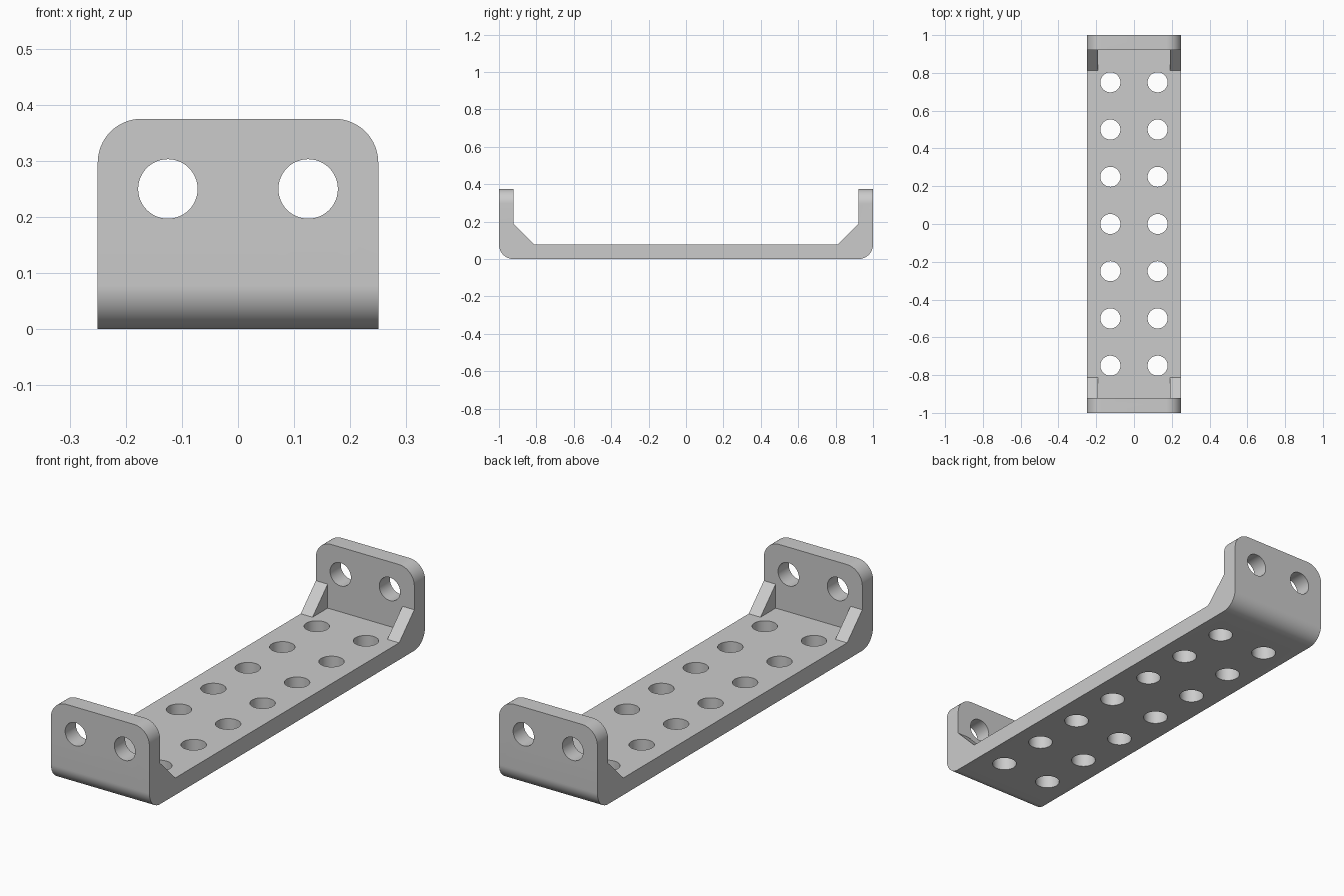
import bpy, bmesh, math
from mathutils import Matrix, Vector

if "Cube" in bpy.data.objects:
    bpy.data.objects.remove(bpy.data.objects["Cube"])

HALF_W, HALF_L, HEIGHT = 0.25, 1.0, 0.375
THICK = 0.078          # plate thickness
RADIUS = 0.078         # bend and corner radius
GUSSET_X = 0.19        # inner side of the gussets
GUSSET = 0.11          # gusset leg length
HOLE_R = 0.053
HOLE_X = 0.125

grey = bpy.data.materials.new("grey plastic")
grey.use_nodes = True
colour = (0.6, 0.6, 0.6, 1)
grey.diffuse_color = colour
grey.node_tree.nodes["Principled BSDF"].inputs["Base Color"].default_value = colour


def finish(bm, name):
    bmesh.ops.recalc_face_normals(bm, faces=bm.faces)
    mesh = bpy.data.meshes.new(name)
    bm.to_mesh(mesh)
    bm.free()
    mesh.materials.append(grey)
    obj = bpy.data.objects.new(name, mesh)
    bpy.context.collection.objects.link(obj)
    return obj


def prism(name, profile, half, axis):
    """Extrude a 2D profile (u, z) symmetrically along x or y."""
    bm = bmesh.new()
    place = (lambda u, z: (-half, u, z)) if axis == "x" else (lambda u, z: (u, -half, z))
    face = bm.faces.new([bm.verts.new(place(u, z)) for u, z in profile])
    grown = bmesh.ops.extrude_face_region(bm, geom=[face])["geom"]
    step = Vector((2 * half, 0, 0)) if axis == "x" else Vector((0, 2 * half, 0))
    bmesh.ops.translate(bm, vec=step, verts=[g for g in grown if isinstance(g, bmesh.types.BMVert)])
    return finish(bm, name)


def arc(cu, cz, start, steps=16):
    """Quarter circle from the start angle, in degrees."""
    angles = [math.radians(start + 90 * i / steps) for i in range(steps + 1)]
    return [(cu + RADIUS * math.cos(a), cz + RADIUS * math.sin(a)) for a in angles]


def combine(obj, tool, operation):
    mod = obj.modifiers.new(tool.name, "BOOLEAN")
    mod.operation, mod.solver, mod.object = operation, "EXACT", tool
    tool.hide_render = True
    bpy.context.view_layer.update()
    deps = bpy.context.evaluated_depsgraph_get()
    result = bpy.data.meshes.new_from_object(obj.evaluated_get(deps))
    obj.modifiers.clear()
    obj.data = result
    bpy.data.objects.remove(tool)


# Solid block with rounded lower bends
bend = HALF_L - RADIUS
bracket = prism("bracket", [(HALF_L, HEIGHT), (-HALF_L, HEIGHT)]
                + arc(-bend, RADIUS, 180) + arc(bend, RADIUS, 270), HALF_W, "x")

# Channel with sloping corners, leaving the gussets
wall = HALF_L - THICK
channel = prism("channel_cutter", [
    (-wall, 0.5), (-wall, THICK + GUSSET), (-wall + GUSSET, THICK),
    (wall - GUSSET, THICK), (wall, THICK + GUSSET), (wall, 0.5)], 0.4, "x")
combine(bracket, channel, "DIFFERENCE")

# Square pocket between the gussets
pocket = prism("pocket_cutter", [(-wall, 0.5), (-wall, THICK), (wall, THICK), (wall, 0.5)],
               GUSSET_X, "x")
combine(bracket, pocket, "DIFFERENCE")

# Rounded upper corners of the end walls
side = HALF_W - RADIUS
top = HEIGHT - RADIUS
outline = prism("corner_outline", [(-0.4, -0.1), (0.4, -0.1), (0.4, 0.2), (HALF_W, 0.2)]
                + arc(side, top, 0) + arc(-side, top, 90)
                + [(-HALF_W, 0.2), (-0.4, 0.2)], 1.2, "y")
combine(bracket, outline, "INTERSECT")

# Bolt holes: two rows through the floor, two through the end walls
bm = bmesh.new()


def drill(depth, matrix):
    bmesh.ops.create_cone(bm, cap_ends=True, segments=48, radius1=HOLE_R, radius2=HOLE_R,
                          depth=depth, matrix=matrix)


for x in (-HOLE_X, HOLE_X):
    for row in range(-3, 4):
        drill(0.2, Matrix.Translation((x, row * 0.25, 0.03)))
    drill(2.4, Matrix.Translation((x, 0, 0.25)) @ Matrix.Rotation(math.pi / 2, 4, "X"))
combine(bracket, finish(bm, "hole_cutter"), "DIFFERENCE")

# Smooth curves, sharp edges
bpy.ops.object.select_all(action="DESELECT")
bracket.select_set(True)
bpy.context.view_layer.objects.active = bracket
bpy.ops.object.shade_smooth_by_angle(angle=math.radians(30))
